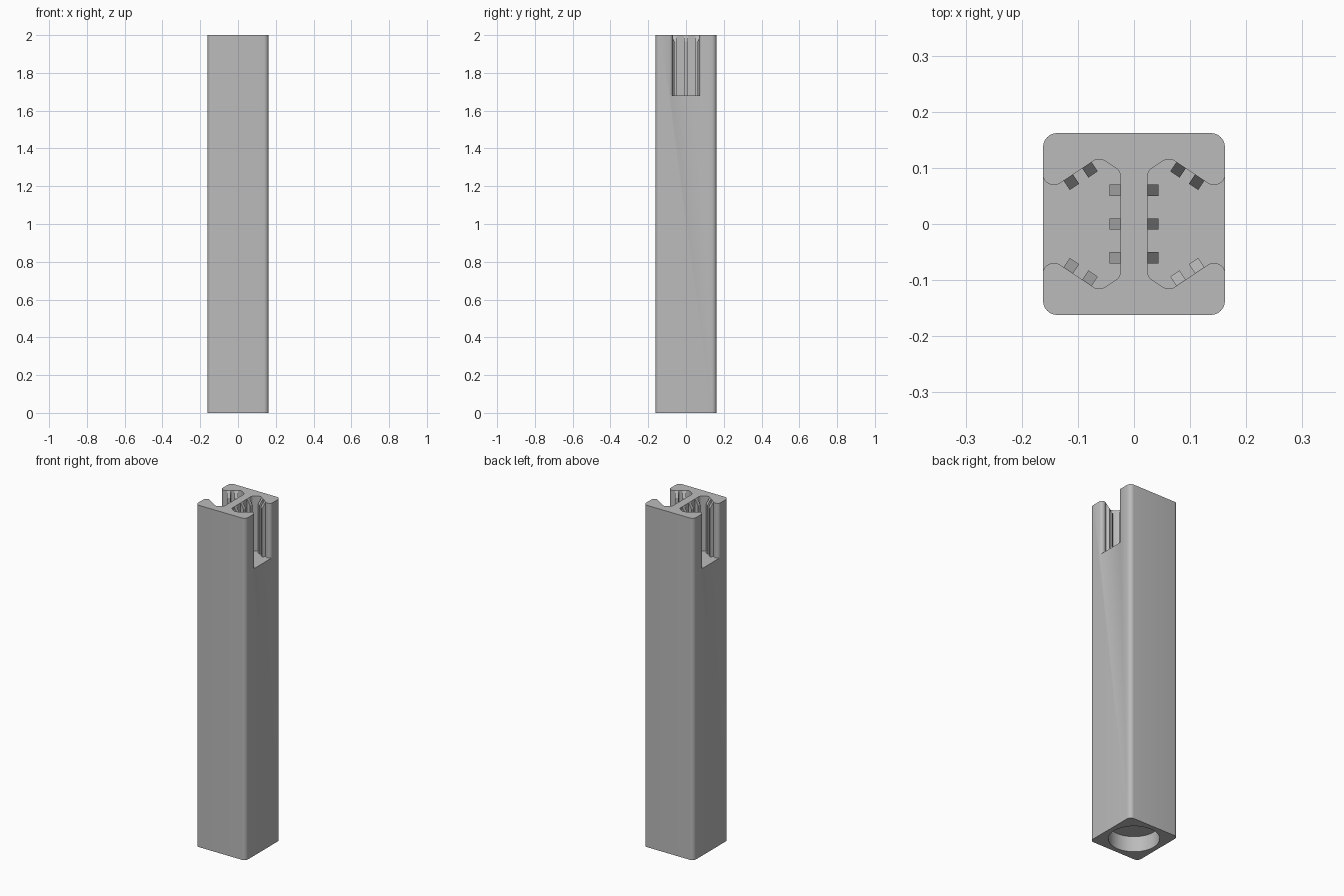
import bpy, bmesh, math
from mathutils import Vector, Matrix

if "Cube" in bpy.data.objects:
    bpy.data.objects.remove(bpy.data.objects["Cube"], do_unlink=True)

HEIGHT, HALF, FLOOR = 2.0, 0.162, 1.68

grey = bpy.data.materials.new("plain_grey")
grey.use_nodes = True
grey.diffuse_color = (0.5, 0.5, 0.5, 1)
grey.node_tree.nodes["Principled BSDF"].inputs["Base Color"].default_value = (0.5, 0.5, 0.5, 1)


def fillet(corners, steps=8):
    """Round each (x, y, radius) corner of a closed outline."""
    out = []
    for i, (x, y, r) in enumerate(corners):
        p = Vector((x, y))
        if r == 0:
            out.append(p)
            continue
        a = (Vector(corners[i - 1][:2]) - p).normalized()
        b = (Vector(corners[(i + 1) % len(corners)][:2]) - p).normalized()
        half = a.angle(b) / 2
        centre = p + (a + b).normalized() * r / math.sin(half)
        start = p + a * r / math.tan(half) - centre
        end = p + b * r / math.tan(half) - centre
        sweep = math.pi - 2 * half
        for k in range(steps + 1):
            t = k / steps
            out.append(centre + (start * math.sin((1 - t) * sweep)
                                 + end * math.sin(t * sweep)) / math.sin(sweep))
    return out


def prism(name, outline, low, high, matrix=None):
    """Extrude a flat outline from low to high, then place it."""
    bm = bmesh.new()
    face = bm.faces.new([bm.verts.new((p[0], p[1], low)) for p in outline])
    ext = bmesh.ops.extrude_face_region(bm, geom=[face])
    moved = [g for g in ext["geom"] if isinstance(g, bmesh.types.BMVert)]
    bmesh.ops.translate(bm, verts=moved, vec=(0, 0, high - low))
    if matrix:
        bm.transform(matrix)
    bmesh.ops.recalc_face_normals(bm, faces=bm.faces)
    mesh = bpy.data.meshes.new(name)
    bm.to_mesh(mesh)
    bm.free()
    mesh.materials.append(grey)
    ob = bpy.data.objects.new(name, mesh)
    bpy.context.collection.objects.link(ob)
    return ob


def cut(target, cutter):
    mod = target.modifiers.new("cut", 'BOOLEAN')
    mod.operation, mod.solver, mod.object = 'DIFFERENCE', 'EXACT', cutter
    bpy.context.view_layer.objects.active = target
    bpy.ops.object.modifier_apply(modifier=mod.name)
    bpy.data.objects.remove(cutter, do_unlink=True)


# Square post with rounded vertical edges
post = prism("post", fillet([(sx * HALF, sy * HALF, 0.025)
             for sx, sy in ((-1, -1), (1, -1), (1, 1), (-1, 1))]), 0, HEIGHT)

# Flared slots open to both sides at the top
edge = HALF + 0.001
upper = [(0.2, 0.12, 0), (edge, 0.12, 0), (edge, 0.052, 0.02),
         (0.062, 0.1194, 0.02), (0.024, 0.094, 0.018)]
slot = upper + [(x, -y, r) for x, y, r in reversed(upper)]
for side in (1, -1):
    cut(post, prism("slot_cutter", fillet([(side * x, y, r) for x, y, r in slot]),
                    FLOOR, HEIGHT + 0.1))

# Shallow round socket in the underside
ring = [(0.133 * math.cos(k * math.tau / 64), 0.133 * math.sin(k * math.tau / 64))
        for k in range(64)]
cut(post, prism("socket_cutter", ring, -0.1, 0.09))

bpy.ops.object.select_all(action='DESELECT')
post.select_set(True)
bpy.context.view_layer.objects.active = post
bpy.ops.object.shade_smooth_by_angle(angle=math.radians(30))

# Ribs along the slot walls, tapering into the wall at the top
SIZE = 0.02
rib_side = [(-SIZE / 2, FLOOR - 0.005), (SIZE / 2, FLOOR - 0.005),
            (SIZE / 2, HEIGHT - 0.035), (-SIZE / 2, HEIGHT)]
tilt = math.atan2(-0.832, -0.555)
ribs = [(0.0335, y, 0) for y in (-0.06, 0, 0.06)]
for x, y in ((0.0785, 0.0965), (0.1115, 0.0745)):
    ribs += [(x, y, tilt), (x, -y, -tilt)]
for label, side in (("left", 1), ("right", -1)):
    for i, (x, y, angle) in enumerate(ribs):
        place = (Matrix.Diagonal((side, 1, 1, 1)) @ Matrix.Translation((x, y, 0))
                 @ Matrix.Rotation(angle, 4, 'Z') @ Matrix.Rotation(math.pi / 2, 4, 'X'))
        prism(f"{label}_rib_{i + 1}", rib_side, -SIZE / 2, SIZE / 2, place)
